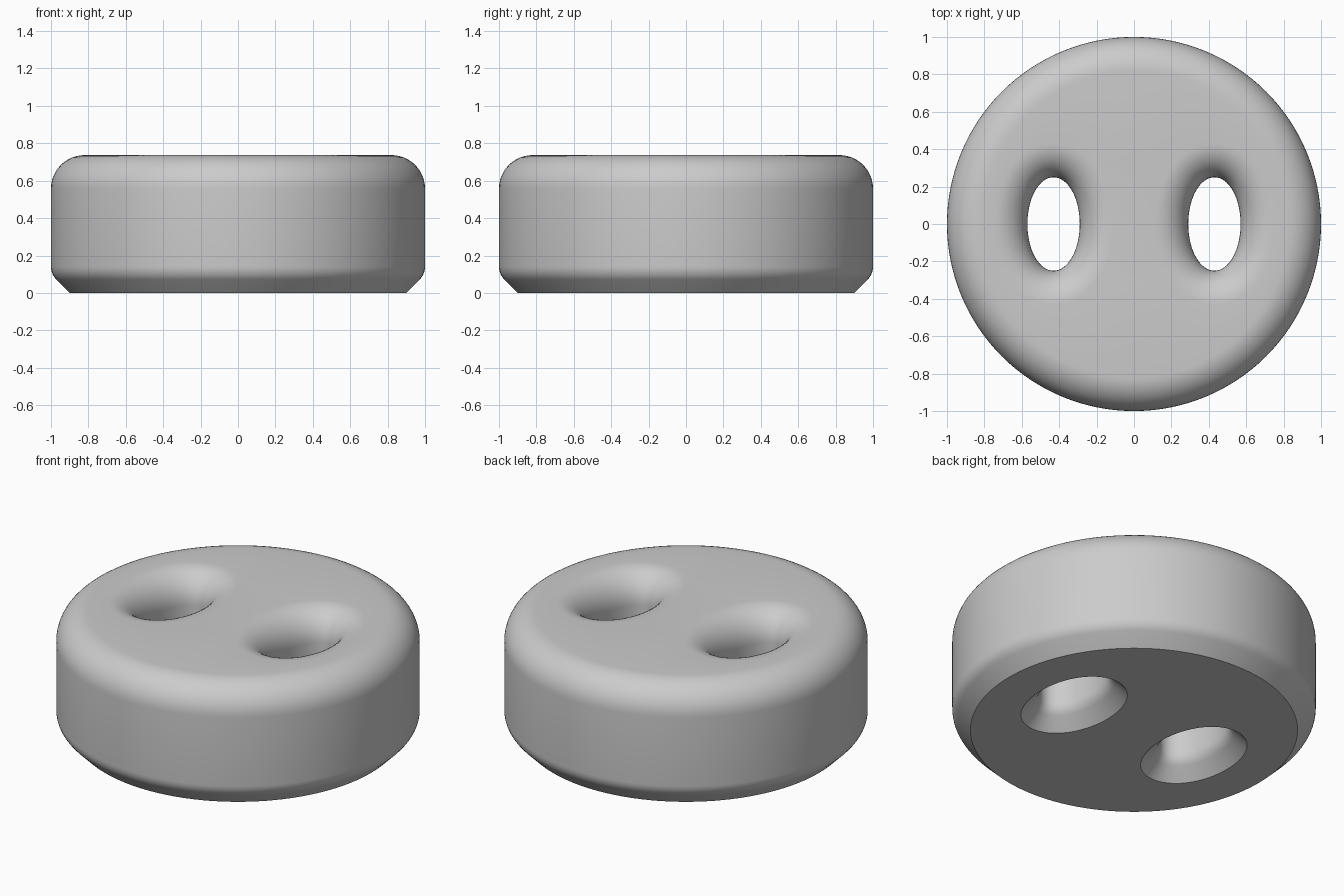
import bpy
import bmesh
from math import sin, cos, pi, hypot

cube = bpy.data.objects.get("Cube")
if cube:
    bpy.data.objects.remove(cube, do_unlink=True)

HEIGHT, RADIUS = 0.737, 1.0
HOLE_X, HOLE_A, HOLE_B = 0.43, 0.14, 0.25
ROUND, CHAMFER, SOFT = 0.18, 0.10, 0.10


def edge_profile(steps=12):
    """(inset, z) pairs: chamfered foot, softened corner, straight wall, rounded top."""
    centre = CHAMFER - SOFT * (1 - cos(pi / 4)) + SOFT * sin(pi / 4)
    points = [(CHAMFER, 0)]
    for i in range(steps // 2 + 1):
        a = pi / 4 * (1 - i / (steps // 2))
        points.append((SOFT * (1 - cos(a)), centre - SOFT * sin(a)))
    for i in range(steps + 1):
        a = pi / 2 * i / steps
        points.append((ROUND * (1 - cos(a)), HEIGHT - ROUND + ROUND * sin(a)))
    return points


def add_wall(bm, cx, a, b, side, count):
    """Sweep the edge profile round an ellipse; return its bottom and top edges."""
    rings = []
    for inset, z in edge_profile():
        ring = []
        for i in range(count):
            t = 2 * pi * i / count
            nx, ny = cos(t) * b, sin(t) * a
            d = side * inset / hypot(nx, ny)
            ring.append(bm.verts.new((cx + a * cos(t) + nx * d,
                                      b * sin(t) + ny * d, z)))
        rings.append(ring)
    for low, high in zip(rings, rings[1:]):
        for i in range(count):
            j = (i + 1) % count
            bm.faces.new((low[i], low[j], high[j], high[i]))
    return [[bm.edges.get((r[i], r[(i + 1) % count])) for i in range(count)]
            for r in (rings[0], rings[-1])]


# Round body with two flared oval holes
bm = bmesh.new()
walls = [add_wall(bm, 0, RADIUS, RADIUS, -1, 128)]
for sign in (-1, 1):
    walls.append(add_wall(bm, sign * HOLE_X, HOLE_A, HOLE_B, 1, 64))

# Flat bottom and top, left open at the holes
for level, direction in ((0, -1), (1, 1)):
    edges = [e for wall in walls for e in wall[level]]
    bmesh.ops.triangle_fill(bm, edges=edges, use_beauty=True,
                            normal=(0, 0, direction))
bmesh.ops.recalc_face_normals(bm, faces=bm.faces)

mesh = bpy.data.meshes.new("snout_disc")
bm.to_mesh(mesh)
bm.free()
disc = bpy.data.objects.new("snout_disc", mesh)
bpy.context.collection.objects.link(disc)

# Plain grey
grey = bpy.data.materials.new("plain_grey")
grey.use_nodes = True
colour = (0.6, 0.6, 0.6, 1)
grey.diffuse_color = colour
grey.node_tree.nodes["Principled BSDF"].inputs["Base Color"].default_value = colour
mesh.materials.append(grey)

# Smooth curves, crisp foot edge
bpy.ops.object.select_all(action="DESELECT")
disc.select_set(True)
bpy.context.view_layer.objects.active = disc
bpy.ops.object.shade_smooth_by_angle(angle=pi / 6)
